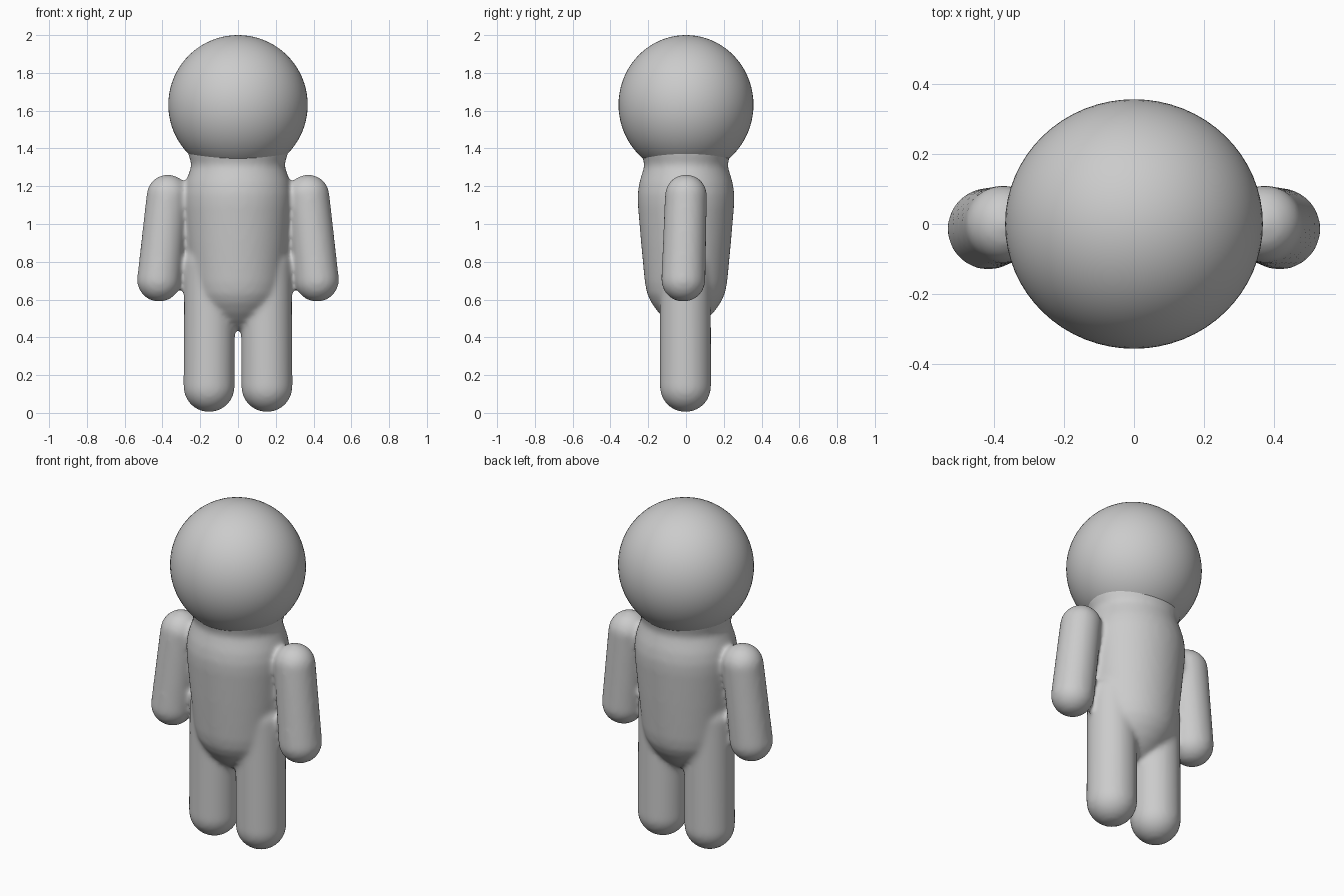
import bpy
import bmesh
import math
from mathutils import Vector

cube = bpy.data.objects.get("Cube")
if cube:
    bpy.data.objects.remove(cube, do_unlink=True)

# Single clay colour
clay = bpy.data.materials.new("grey clay")
clay.use_nodes = True
GREY = (0.6, 0.6, 0.6, 1)
clay.diffuse_color = GREY
clay.node_tree.nodes["Principled BSDF"].inputs["Base Color"].default_value = GREY


def make_object(name, bm):
    bmesh.ops.recalc_face_normals(bm, faces=bm.faces)
    mesh = bpy.data.meshes.new(name)
    bm.to_mesh(mesh)
    bm.free()
    mesh.materials.append(clay)
    mesh.shade_smooth()
    obj = bpy.data.objects.new(name, mesh)
    bpy.context.collection.objects.link(obj)
    return obj


def add_capsule(bm, bottom, r_bottom, top, r_top):
    """Ball split at its equator and stretched between two centres."""
    ball = bmesh.ops.create_uvsphere(bm, u_segments=40, v_segments=24, radius=1)
    for v in ball["verts"]:
        if v.co.z > 0.001:
            v.co = v.co * r_top + Vector(top)
        else:
            v.co = v.co * r_bottom + Vector(bottom)


def add_lathe(bm, profile, width, segments=48):
    """Closed turned form from (height, radius) pairs, widened along x."""
    rings = []
    for z, r in profile:
        angles = [math.tau * i / segments for i in range(segments)]
        rings.append([bm.verts.new((width * r * math.cos(a), r * math.sin(a), z))
                      for a in angles])
    for low, high in zip(rings, rings[1:]):
        for i in range(segments):
            j = (i + 1) % segments
            bm.faces.new((low[i], low[j], high[j], high[i]))
    bm.faces.new(rings[0][::-1])
    bm.faces.new(rings[-1])


# Body: torso, arms and legs fused into one soft skin
bm = bmesh.new()
torso = [(0.44, 0.02), (0.455, 0.06), (0.49, 0.105), (0.53, 0.145), (0.58, 0.182),
         (0.63, 0.206), (0.69, 0.218), (0.9, 0.238), (1.1, 0.255), (1.16, 0.256),
         (1.22, 0.247), (1.27, 0.232), (1.31, 0.22), (1.34, 0.227), (1.39, 0.24),
         (1.44, 0.22)]
add_lathe(bm, torso, 1.12)
for side in (-1, 1):
    add_capsule(bm, (side * 0.153, -0.003, 0.14), 0.136,
                (side * 0.15, -0.003, 0.78), 0.136)
    add_capsule(bm, (side * 0.418, -0.014, 0.705), 0.117,
                (side * 0.372, 0, 1.15), 0.112)
body = make_object("body", bm)
fuse = body.modifiers.new("fuse", 'REMESH')
fuse.mode = 'VOXEL'
fuse.voxel_size = 0.014
fuse.use_smooth_shade = True
soften = body.modifiers.new("soften", 'SMOOTH')
soften.factor = 0.5
soften.iterations = 10

# Head: a slightly flattened ball resting on the neck
bm = bmesh.new()
ball = bmesh.ops.create_uvsphere(bm, u_segments=64, v_segments=40, radius=0.369)
for v in ball["verts"]:
    v.co = Vector((v.co.x, v.co.y * 0.968, v.co.z + 1.631))
make_object("head", bm)
